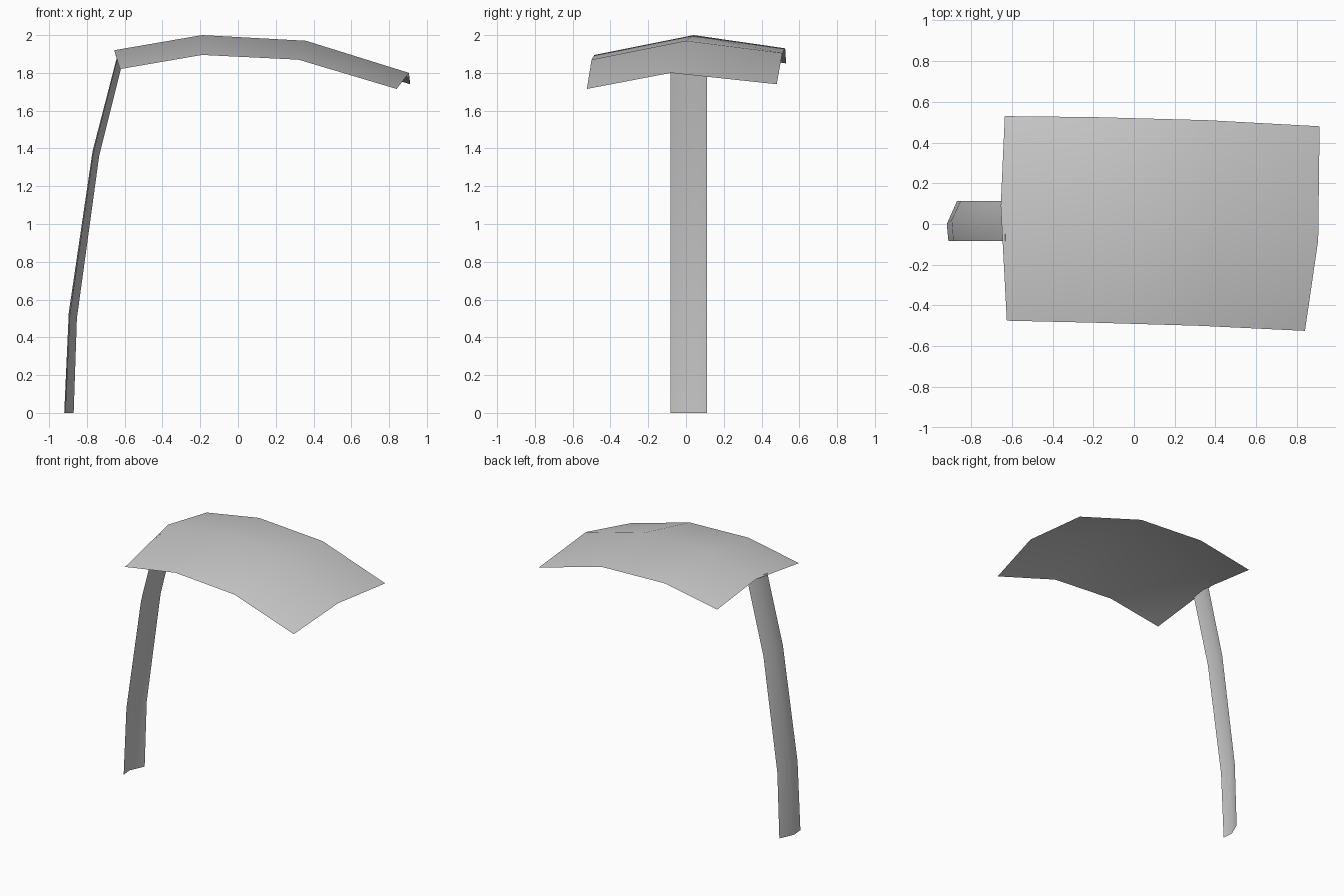
import bpy
import bmesh

if "Cube" in bpy.data.objects:
    bpy.data.objects.remove(bpy.data.objects["Cube"], do_unlink=True)

# One plain grey for everything
grey = bpy.data.materials.new("light_grey")
grey.use_nodes = True
colour = (0.6, 0.6, 0.6, 1.0)
grey.diffuse_color = colour
grey.node_tree.nodes["Principled BSDF"].inputs["Base Color"].default_value = colour


def loft(name, rows):
    """Open smooth sheet through equal-length rows of points."""
    bm = bmesh.new()
    grid = [[bm.verts.new(p) for p in row] for row in rows]
    for a, b in zip(grid, grid[1:]):
        for j in range(len(a) - 1):
            bm.faces.new((a[j], b[j], b[j + 1], a[j + 1]))
    for f in bm.faces:
        f.smooth = True
    mesh = bpy.data.meshes.new(name)
    bm.to_mesh(mesh)
    bm.free()
    mesh.materials.append(grey)
    obj = bpy.data.objects.new(name, mesh)
    bpy.context.collection.objects.link(obj)
    return obj


# Drooping canopy: front edge, ridge, back edge at each station along x
loft("canopy", [
    [(-0.625, -0.475, 1.82), (-0.655, 0.09, 1.92), (-0.635, 0.53, 1.85)],
    [(-0.19, -0.485, 1.895), (-0.19, 0.04, 2.0), (-0.19, 0.525, 1.93)],
    [(0.32, -0.50, 1.87), (0.36, 0.0, 1.97), (0.36, 0.51, 1.905)],
    [(0.84, -0.525, 1.715), (0.905, -0.08, 1.80), (0.912, 0.48, 1.74)],
])

# Curved post: folded strip, front edge, outer crease, back edge going up
loft("post", [
    [(-0.912, -0.083, 0.0), (-0.92, 0.0, 0.0), (-0.87, 0.112, 0.0)],
    [(-0.888, -0.083, 0.52), (-0.896, 0.02, 0.53), (-0.853, 0.112, 0.50)],
    [(-0.764, -0.083, 1.375), (-0.77, 0.02, 1.385), (-0.735, 0.112, 1.36)],
    [(-0.632, -0.083, 1.895), (-0.634, 0.025, 1.91), (-0.605, 0.112, 1.88)],
])
